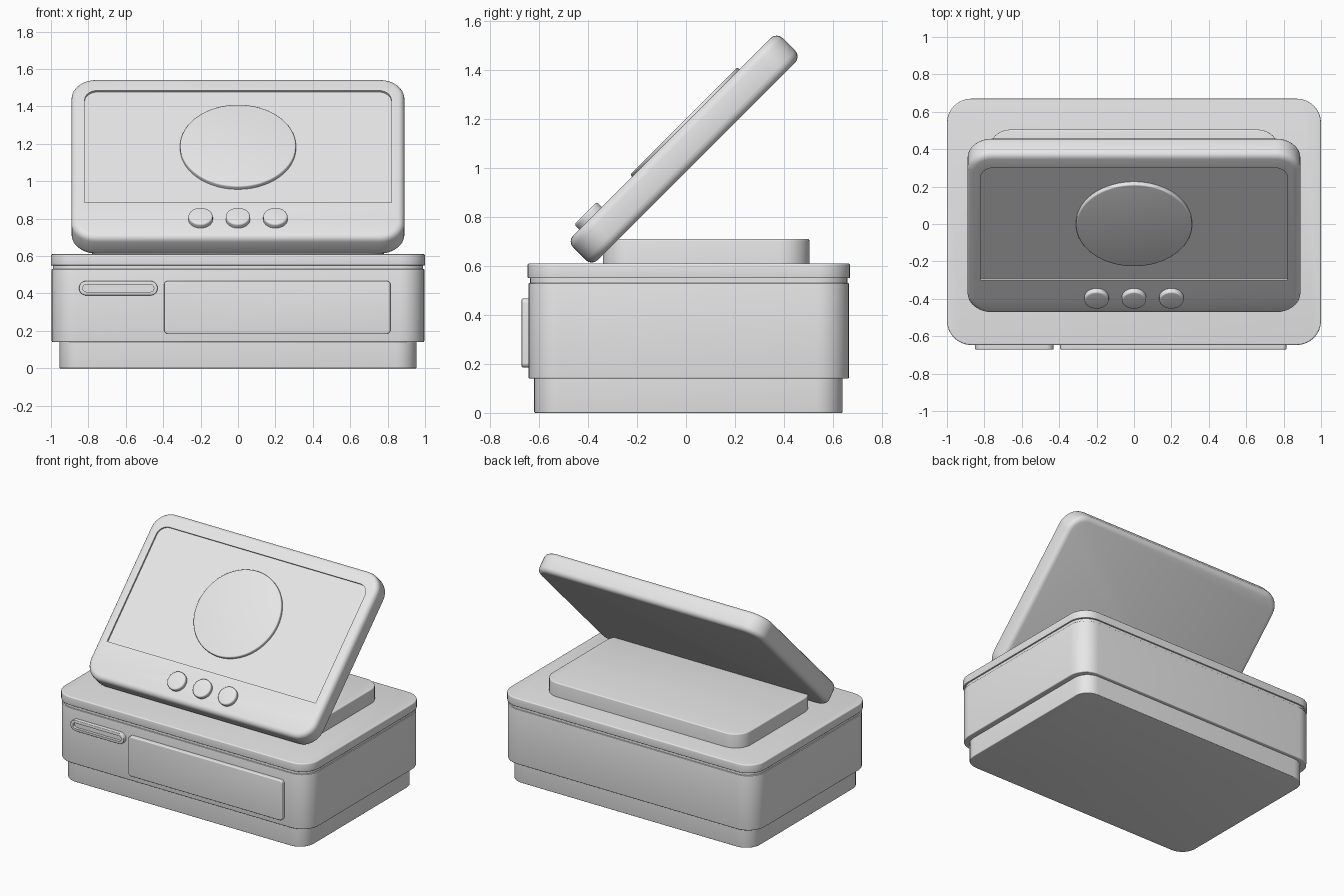
import bpy, bmesh, math
from mathutils import Matrix, Vector

cube = bpy.data.objects.get("Cube")
if cube:
    bpy.data.objects.remove(cube, do_unlink=True)

GREY = bpy.data.materials.new("plain_grey")
GREY.use_nodes = True
GREY.diffuse_color = (0.8, 0.8, 0.8, 1)
GREY.node_tree.nodes["Principled BSDF"].inputs["Base Color"].default_value = (0.8, 0.8, 0.8, 1)


def outline(x0, x1, y0, y1, low, high, steps=8):
    """Rounded rectangle; low and high are the radii of its lower and upper corners."""
    points = []
    corners = ((x1, y1, -1, -1, high), (x0, y1, 1, -1, high),
               (x0, y0, 1, 1, low), (x1, y0, -1, 1, low))
    for k, (cx, cy, sx, sy, r) in enumerate(corners):
        if r == 0:
            points.append((cx, cy))
            continue
        for i in range(steps + 1):
            a = math.pi / 2 * (k + i / steps)
            points.append((cx + sx * r + r * math.cos(a), cy + sy * r + r * math.sin(a)))
    return points


def slab(name, points, z0, z1, top=0.0, bottom=0.0, frame=Matrix()):
    """Extrude an outline along local z and round its rims."""
    bm = bmesh.new()
    face = bm.faces.new([bm.verts.new((x, y, z0)) for x, y in points])
    ret = bmesh.ops.extrude_face_region(bm, geom=[face])
    moved = [v for v in ret["geom"] if isinstance(v, bmesh.types.BMVert)]
    bmesh.ops.translate(bm, verts=moved, vec=Vector((0, 0, z1 - z0)))
    bmesh.ops.recalc_face_normals(bm, faces=bm.faces)
    for height, radius in ((z1, top), (z0, bottom)):
        if radius:
            rim = [e for e in bm.edges if all(abs(v.co.z - height) < 1e-5 for v in e.verts)]
            bmesh.ops.bevel(bm, geom=rim, offset=radius, segments=4, profile=0.5,
                            affect='EDGES', clamp_overlap=True)
    mesh = bpy.data.meshes.new(name)
    bm.to_mesh(mesh)
    bm.free()
    mesh.materials.append(GREY)
    obj = bpy.data.objects.new(name, mesh)
    bpy.context.collection.objects.link(obj)
    obj.matrix_world = frame
    smooth(obj)
    return obj


def smooth(obj):
    bpy.ops.object.select_all(action='DESELECT')
    obj.select_set(True)
    bpy.context.view_layer.objects.active = obj
    bpy.ops.object.shade_smooth_by_angle(angle=math.radians(35))


def carve(obj, cutter):
    """Cut a recess and discard the cutter."""
    mod = obj.modifiers.new("recess", 'BOOLEAN')
    mod.operation = 'DIFFERENCE'
    mod.solver = 'EXACT'
    mod.object = cutter
    cutter.hide_render = True
    bpy.context.view_layer.objects.active = obj
    bpy.ops.object.modifier_apply(modifier=mod.name)
    bpy.data.objects.remove(cutter, do_unlink=True)
    smooth(obj)


def circle(cx, cy, r, n=48):
    return [(cx + r * math.cos(2 * math.pi * i / n), cy + r * math.sin(2 * math.pi * i / n))
            for i in range(n)]


def footprint(inset, r=0.13):
    return outline(-1 + inset, 1 - inset, -0.647 + inset, 0.67 - inset, r, r)


# Cabinet: plinth, body, seam and lid
slab("plinth", outline(-0.955, 0.955, -0.62, 0.64, 0.11, 0.11), 0, 0.15, bottom=0.005)
slab("body", footprint(0.004), 0.14, 0.53, bottom=0.006, top=0.004)
slab("seam", footprint(0.01), 0.52, 0.56)
slab("lid", footprint(0), 0.55, 0.61, top=0.008, bottom=0.004)
slab("display_stand", outline(-0.78, 0.78, -0.34, 0.505, 0.12, 0.12), 0.6, 0.71, top=0.008)

# Front panel details, on the plane of the cabinet front
front = Matrix.Translation((0, -0.643, 0)) @ Matrix.Rotation(math.pi / 2, 4, 'X')
slab("drawer", outline(-0.395, 0.815, 0.185, 0.467, 0.02, 0.02), -0.02, 0.028,
     top=0.006, frame=front)
slot = slab("slot_surround", outline(-0.85, -0.43, 0.39, 0.467, 0.038, 0.038), -0.02, 0.028,
            top=0.005, frame=front)
carve(slot, slab("slot_cutter", outline(-0.83, -0.45, 0.409, 0.448, 0.019, 0.019),
                 0.008, 0.06, frame=front))

# Tilted display with a recessed screen
tilt = Matrix.Translation((0, -0.0075, 1.0775)) @ Matrix.Rotation(math.pi / 4, 4, 'X')
FACE, SCREEN = 0.071, 0.059
display = slab("display_housing", outline(-0.89, 0.89, -0.605, 0.605, 0.13, 0.13),
               -FACE, FACE, top=0.035, bottom=0.035, frame=tilt)
carve(display, slab("screen_cutter", outline(-0.82, 0.82, -0.343, 0.506, 0, 0.07),
                    SCREEN, 0.2, frame=tilt))

# Round badge plate on the screen
slab("badge_plate", circle(0, 0.08, 0.31, 64), SCREEN - 0.01, 0.083, top=0.008, frame=tilt)

# Row of push buttons
for i, label in enumerate(("right", "middle", "left")):
    slab("button_" + label, circle(0.2 * (i - 1), -0.47, 0.065), FACE - 0.01, 0.1,
         top=0.01, frame=tilt)
